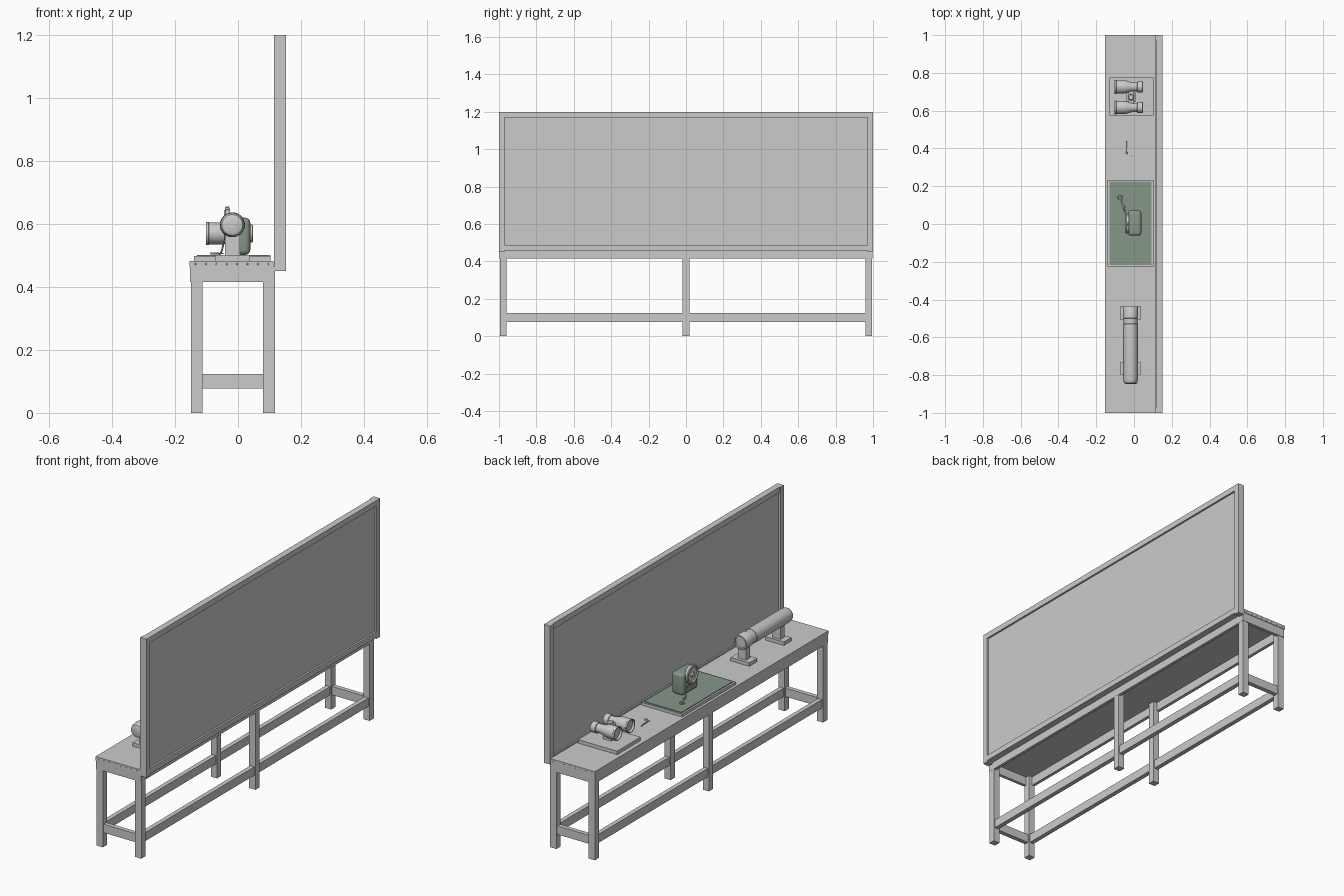
import bpy, bmesh, math
from mathutils import Vector, Matrix

cube = bpy.data.objects.get("Cube")
if cube:
    bpy.data.objects.remove(cube, do_unlink=True)


def material(name, rgb):
    m = bpy.data.materials.new(name)
    m.use_nodes = True
    m.diffuse_color = (*rgb, 1)
    m.node_tree.nodes["Principled BSDF"].inputs["Base Color"].default_value = (*rgb, 1)
    return m


GREY = material("plain grey", (0.6, 0.6, 0.6))
GREEN = material("dull green", (0.24, 0.31, 0.25))


def finish(name, bm, mat, smooth=False):
    bmesh.ops.recalc_face_normals(bm, faces=bm.faces)
    mesh = bpy.data.meshes.new(name)
    bm.to_mesh(mesh)
    bm.free()
    mesh.materials.append(mat)
    ob = bpy.data.objects.new(name, mesh)
    bpy.context.collection.objects.link(ob)
    if smooth:
        bpy.ops.object.select_all(action="DESELECT")
        ob.select_set(True)
        bpy.context.view_layer.objects.active = ob
        bpy.ops.object.shade_smooth_by_angle(angle=math.radians(35))
    return ob


def box(name, x, y, z, mat=GREY, bevel=0):
    """Box from three (low, high) ranges, with optionally rounded edges."""
    bm = bmesh.new()
    bmesh.ops.create_cube(bm, size=1)
    for v in bm.verts:
        v.co = [(a + b) / 2 + c * (b - a) for c, (a, b) in zip(v.co, (x, y, z))]
    if bevel:
        bmesh.ops.bevel(bm, geom=bm.edges[:], offset=bevel, segments=4,
                        profile=0.5, affect="EDGES")
    return finish(name, bm, mat, bevel > 0)


def lathe(name, origin, axis, profile, mat=GREY, sides=40):
    """Revolve (distance along axis, radius) points around an axis."""
    bm = bmesh.new()
    turn = Vector(axis).to_track_quat("Z", "Y").to_matrix().to_4x4()
    place = Matrix.Translation(origin) @ turn
    verts = [bm.verts.new(place @ Vector((r, 0, d))) for d, r in profile]
    edges = [bm.edges.new(pair) for pair in zip(verts, verts[1:])]
    bmesh.ops.spin(bm, geom=verts + edges, cent=origin, axis=Vector(axis),
                   angle=math.tau, steps=sides)
    bmesh.ops.remove_doubles(bm, verts=bm.verts[:], dist=1e-5)
    return finish(name, bm, mat, True)


def wire(name, points, radius, mat=GREY, cyclic=False):
    """Round cord through points, turned into a mesh."""
    curve = bpy.data.curves.new(name, "CURVE")
    curve.dimensions = "3D"
    curve.bevel_depth = radius
    curve.bevel_resolution = 2
    curve.use_fill_caps = True
    spline = curve.splines.new("BEZIER")
    spline.bezier_points.add(len(points) - 1)
    for p, co in zip(spline.bezier_points, points):
        p.co = co
        p.handle_left_type = p.handle_right_type = "AUTO"
    spline.use_cyclic_u = cyclic
    curve.materials.append(mat)
    ob = bpy.data.objects.new(name, curve)
    bpy.context.collection.objects.link(ob)
    bpy.ops.object.select_all(action="DESELECT")
    ob.select_set(True)
    bpy.context.view_layer.objects.active = ob
    bpy.ops.object.convert(target="MESH")


def hoop(name, centre, radius, thickness):
    wire(name, [Vector(centre) + Vector((math.cos(a), math.sin(a), 0)) * radius
                for a in (i * math.tau / 8 for i in range(8))], thickness, cyclic=True)


# Table: top, legs, aprons and stretchers
TOP = 0.483
LEG_X = {"right": (-0.15, -0.113), "left": (0.08, 0.117)}
box("table_top", (-0.154, 0.113), (-1, 1), (0.463, TOP))
for side, x in LEG_X.items():
    for place, y in (("front", -0.977), ("middle", 0), ("back", 0.977)):
        box(f"{place}_{side}_leg", x, (y - 0.018, y + 0.018), (0, 0.463))
    outer = (-0.152, -0.135) if side == "right" else (0.102, 0.118)
    mid = sum(x) / 2
    box(f"{side}_apron", outer, (-0.997, 0.997), (0.416, 0.463))
    box(f"{side}_stretcher", (mid - 0.012, mid + 0.012), (-0.965, 0.965), (0.077, 0.123))
for place, s in (("front", -1), ("back", 1)):
    box(f"{place}_apron", (-0.152, 0.118), sorted((s * 0.997, s * 0.98)), (0.416, 0.463))
    box(f"{place}_stretcher", (-0.12, 0.09), sorted((s * 0.965, s * 0.989)), (0.077, 0.123))
    for i in range(8):
        lathe(f"{place}_nail", (-0.135 + i * 0.033, s, 0.473), (0, s, 0),
              [(0, 0.003), (0.001, 0.002), (0.001, 0)], sides=8)

# Upright display board: recessed panel in a frame
box("board_panel", (0.126, 0.142), (-0.98, 0.98), (0.465, 1.185))
for place, s in (("front", -1), ("back", 1)):
    box(f"board_{place}_stile", (0.114, 0.152), sorted((s * 0.97, s)), (0.45, 1.2))
for place, z in (("bottom", (0.458, 0.488)), ("top", (1.17, 1.2))):
    box(f"board_{place}_rail", (0.118, 0.152), (-0.97, 0.97), z)

# Binoculars on a plinth
box("binocular_plinth", (-0.13, 0.103), (0.574, 0.775), (TOP, 0.502))
box("binocular_post", (-0.04, 0.008), (0.645, 0.697), (0.502, 0.56))
BARREL = [(0.012, 0), (0.012, 0.031), (0, 0.032), (0, 0.037), (0.008, 0.037),
          (0.01, 0.035), (0.05, 0.035), (0.062, 0.033), (0.085, 0.026),
          (0.105, 0.023), (0.118, 0.024), (0.12, 0.029), (0.148, 0.029),
          (0.15, 0.022), (0.146, 0.021), (0.146, 0)]
for side, y in (("front", 0.617), ("back", 0.726)):
    lathe(f"{side}_barrel", (-0.102, y, 0.57), (1, 0, 0), BARREL)
box("binocular_bridge", (-0.03, 0), (0.625, 0.72), (0.556, 0.58), bevel=0.005)
lathe("binocular_hinge", (-0.016, 0.671, 0.545), (0, 0, 1),
      [(0, 0), (0, 0.017), (0.045, 0.017), (0.049, 0.012), (0.049, 0)], sides=24)

# Small loose tool on the table
wire("loose_pin", [(-0.04, 0.44, 0.487), (-0.04, 0.405, 0.489), (-0.038, 0.37, 0.487)], 0.003)
lathe("loose_button", (-0.016, 0.365, TOP), (0, 0, 1),
      [(0, 0.008), (0.006, 0.008), (0.008, 0.005), (0.008, 0)], sides=16)

# Green mat with grey border
box("mat_tray", (-0.14, 0.103), (-0.226, 0.234), (TOP, 0.498))
box("green_mat", (-0.13, 0.093), (-0.217, 0.225), (0.495, 0.502), GREEN)

# Green instrument case with a dial, crown and cord
box("instrument_case", (-0.032, 0.039), (-0.062, 0.072), (0.502, 0.62), GREEN, 0.016)
lathe("instrument_dial", (-0.026, 0, 0.597), (-1, 0, 0),
      [(0, 0), (0, 0.05), (0.014, 0.05), (0.018, 0.046), (0.018, 0.04),
       (0.012, 0.038), (0.012, 0.012), (0.02, 0.009), (0.02, 0)])
lathe("instrument_crown", (-0.034, 0, 0.642), (0, 0, 1),
      [(0, 0.007), (0.01, 0.007), (0.014, 0.004), (0.014, 0)], sides=16)
wire("instrument_cord", [(-0.035, 0.03, 0.565), (-0.045, 0.06, 0.54),
                         (-0.055, 0.085, 0.507), (-0.062, 0.11, 0.506),
                         (-0.07, 0.128, 0.506)], 0.003)
hoop("cord_ring", (-0.075, 0.14, 0.506), 0.011, 0.003)
hoop("cord_link", (-0.055, 0.092, 0.506), 0.007, 0.002)

# Telescope on two stands
for place, y in (("back", (-0.505, -0.437)), ("front", (-0.797, -0.733))):
    box(f"{place}_stand_foot", (-0.073, 0.038), y, (TOP, 0.502))
    mid = sum(y) / 2
    box(f"{place}_stand_post", (-0.042, 0.006), (mid - 0.018, mid + 0.018), (0.502, 0.575))
lathe("telescope_tube", (-0.018, -0.437, 0.597), (0, -1, 0),
      [(0.006, 0), (0.006, 0.03), (0, 0.031), (0, 0.038), (0.004, 0.04),
       (0.06, 0.04), (0.062, 0.037), (0.09, 0.037), (0.092, 0.039),
       (0.385, 0.039), (0.398, 0.037), (0.406, 0.033), (0.409, 0.027), (0.409, 0)])
